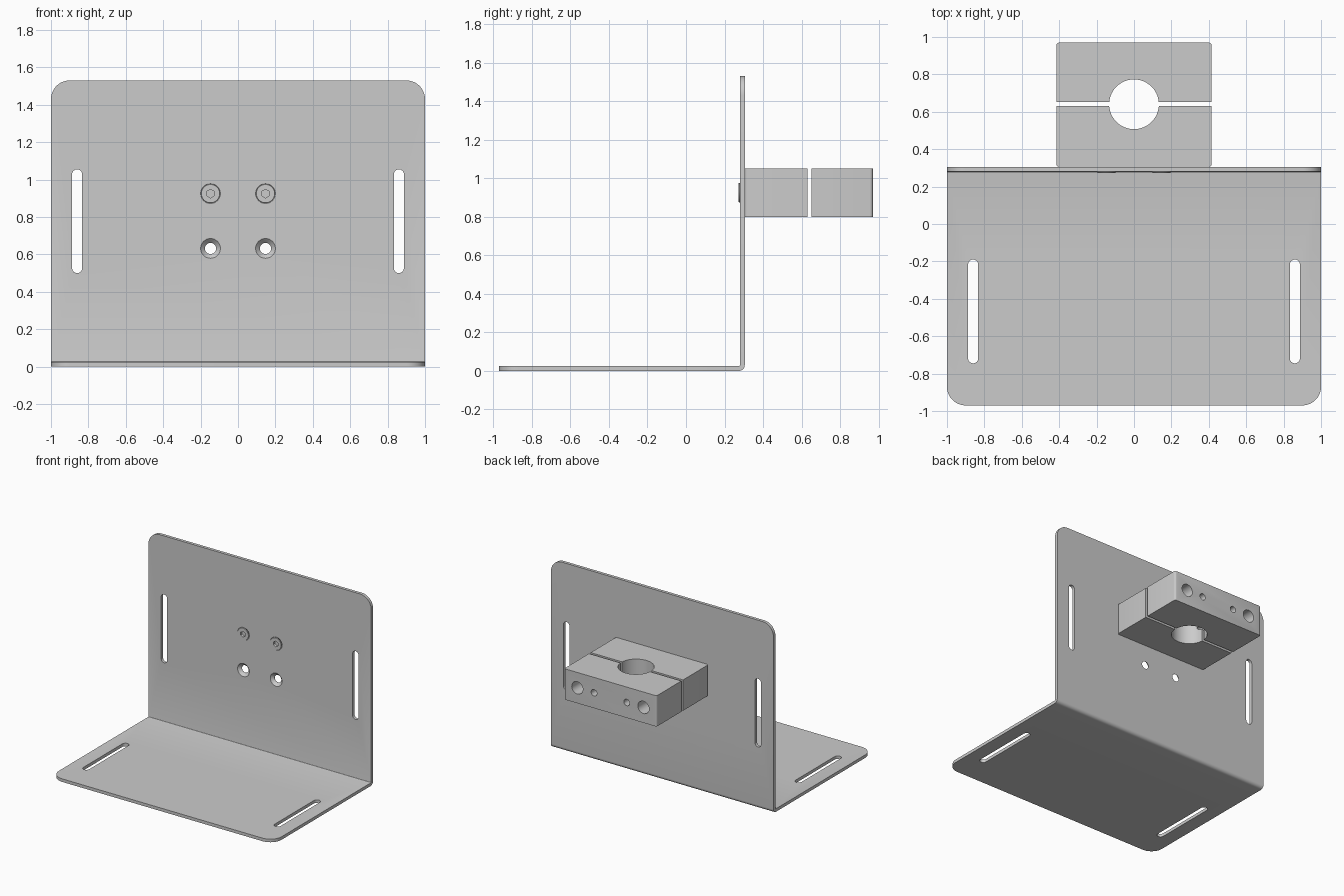
import bpy, bmesh, math
from mathutils import Matrix, Vector

if "Cube" in bpy.data.objects:
    bpy.data.objects.remove(bpy.data.objects["Cube"])

TO_Y = Matrix.Rotation(-math.pi / 2, 4, 'X')   # turns a z-axis cylinder along +y


def finish(name, bm):
    bmesh.ops.recalc_face_normals(bm, faces=bm.faces)
    me = bpy.data.meshes.new(name)
    bm.to_mesh(me)
    bm.free()
    ob = bpy.data.objects.new(name, me)
    bpy.context.collection.objects.link(ob)
    return ob


def prism_bm(pts, direction):
    bm = bmesh.new()
    face = bm.faces.new([bm.verts.new(p) for p in pts])
    ext = bmesh.ops.extrude_face_region(bm, geom=[face])
    verts = [g for g in ext['geom'] if isinstance(g, bmesh.types.BMVert)]
    bmesh.ops.translate(bm, verts=verts, vec=Vector(direction))
    return bm


def cone_y(name, x, z, y0, y1, r0, r1=None, seg=32):
    bm = bmesh.new()
    m = Matrix.Translation((x, (y0 + y1) / 2, z)) @ TO_Y
    bmesh.ops.create_cone(bm, cap_ends=True, segments=seg, radius1=r0,
                          radius2=r0 if r1 is None else r1, depth=y1 - y0, matrix=m)
    return finish(name, bm)


def arc(cx, cy, r, a0, a1, n=8):
    return [(cx + r * math.cos(math.radians(a0 + (a1 - a0) * i / n)),
             cy + r * math.sin(math.radians(a0 + (a1 - a0) * i / n))) for i in range(n + 1)]


def activate(ob):
    bpy.ops.object.select_all(action='DESELECT')
    ob.select_set(True)
    bpy.context.view_layer.objects.active = ob


def combine(ob, other, op='DIFFERENCE'):
    activate(ob)
    mod = ob.modifiers.new('bool', 'BOOLEAN')
    mod.operation, mod.solver, mod.object = op, 'EXACT', other
    bpy.ops.object.modifier_apply(modifier=mod.name)
    bpy.data.objects.remove(other)


def smooth(ob):
    activate(ob)
    bpy.ops.object.shade_smooth_by_angle(angle=math.radians(30))


# bent L-shaped bracket
T, YB, YF, TOP = 0.025, 0.305, -0.97, 1.53
profile = [(YF, 0)] + arc(YB - 0.03, 0.03, 0.03, -90, 0) + [(YB, TOP), (YB - T, TOP)]
profile += arc(YB - T - 0.005, T + 0.005, 0.005, 0, -90, 4) + [(YF, T)]
bm = prism_bm([(-1, y, z) for y, z in profile], (2, 0, 0))
corners = []
for e in bm.edges:
    mid = (e.verts[0].co + e.verts[1].co) / 2
    if abs(mid.x) > 0.99 and (abs(mid.y - YF) < 1e-4 or abs(mid.z - TOP) < 1e-4):
        corners.append(e)
bmesh.ops.bevel(bm, geom=corners, offset=0.1, segments=10, profile=0.5, affect='EDGES')
bracket = finish('angle_bracket', bm)

# slots in both plates
for s in (-1, 1):
    def slot(a, b):
        r = 0.027
        return arc(s * 0.86, b - r, r, 0, 180, 12) + arc(s * 0.86, a + r, r, 180, 360, 12)
    combine(bracket, finish('slot', prism_bm([(x, 0.2, z) for x, z in slot(0.50, 1.055)], (0, 0.2, 0))))
    combine(bracket, finish('slot', prism_bm([(x, y, -0.1) for x, y in slot(-0.745, -0.19)], (0, 0, 0.2))))

# countersunk mounting holes
HX, ZU, ZL = 0.147, 0.925, 0.632
for x in (-HX, HX):
    for z in (ZU, ZL):
        combine(bracket, cone_y('sink', x, z, 0.27, 0.304, 0.063, 0.029))
        combine(bracket, cone_y('hole', x, z, 0.26, 0.35, 0.03))
smooth(bracket)

# countersunk screws with hex sockets
for x, side in ((-HX, 'left'), (HX, 'right')):
    screw = cone_y('mounting_screw_' + side, x, ZU, 0.273, 0.279, 0.049, 0.051)
    combine(screw, cone_y('head', x, ZU, 0.2785, 0.303, 0.051, 0.0265), 'UNION')
    combine(screw, cone_y('shank', x, ZU, 0.295, 0.50, 0.0255), 'UNION')
    combine(screw, cone_y('socket', x, ZU, 0.26, 0.292, 0.023, seg=6))
    smooth(screw)


# split clamp block
def clamp_half(name, y0, y1, outer_y):
    W, Z0, Z1 = 0.415, 0.80, 1.05
    bm = prism_bm([(-W, y0, Z0), (W, y0, Z0), (W, y1, Z0), (-W, y1, Z0)], (0, 0, Z1 - Z0))
    edges = [e for e in bm.edges
             if abs(e.verts[0].co.z - e.verts[1].co.z) > 0.1
             and abs(e.verts[0].co.y - outer_y) < 1e-4]
    bmesh.ops.bevel(bm, geom=edges, offset=0.015, segments=4, profile=0.5, affect='EDGES')
    ob = finish(name, bm)
    bore = [(x, y, 0.7) for x, y in arc(0, 0.64, 0.133, 0, 360, 64)[:-1]]
    combine(ob, finish('bore', prism_bm(bore, (0, 0, 0.5))))
    return ob


front = clamp_half('clamp_front_half', 0.305, 0.63, 0.305)
rear = clamp_half('clamp_rear_half', 0.652, 0.97, 0.97)
for s in (-1, 1):
    combine(front, cone_y('screw_hole', s * HX, ZU, 0.25, 0.70, 0.026))
    combine(rear, cone_y('screw_hole', s * HX, ZU, 0.60, 1.05, 0.026))
    # clamping bolt holes, counterbored from behind
    combine(front, cone_y('bolt_hole', s * 0.297, ZU, 0.38, 0.70, 0.026))
    combine(rear, cone_y('bolt_hole', s * 0.297, ZU, 0.60, 1.05, 0.03))
    combine(rear, cone_y('counterbore', s * 0.297, ZU, 0.80, 1.06, 0.05))
smooth(front)
smooth(rear)
